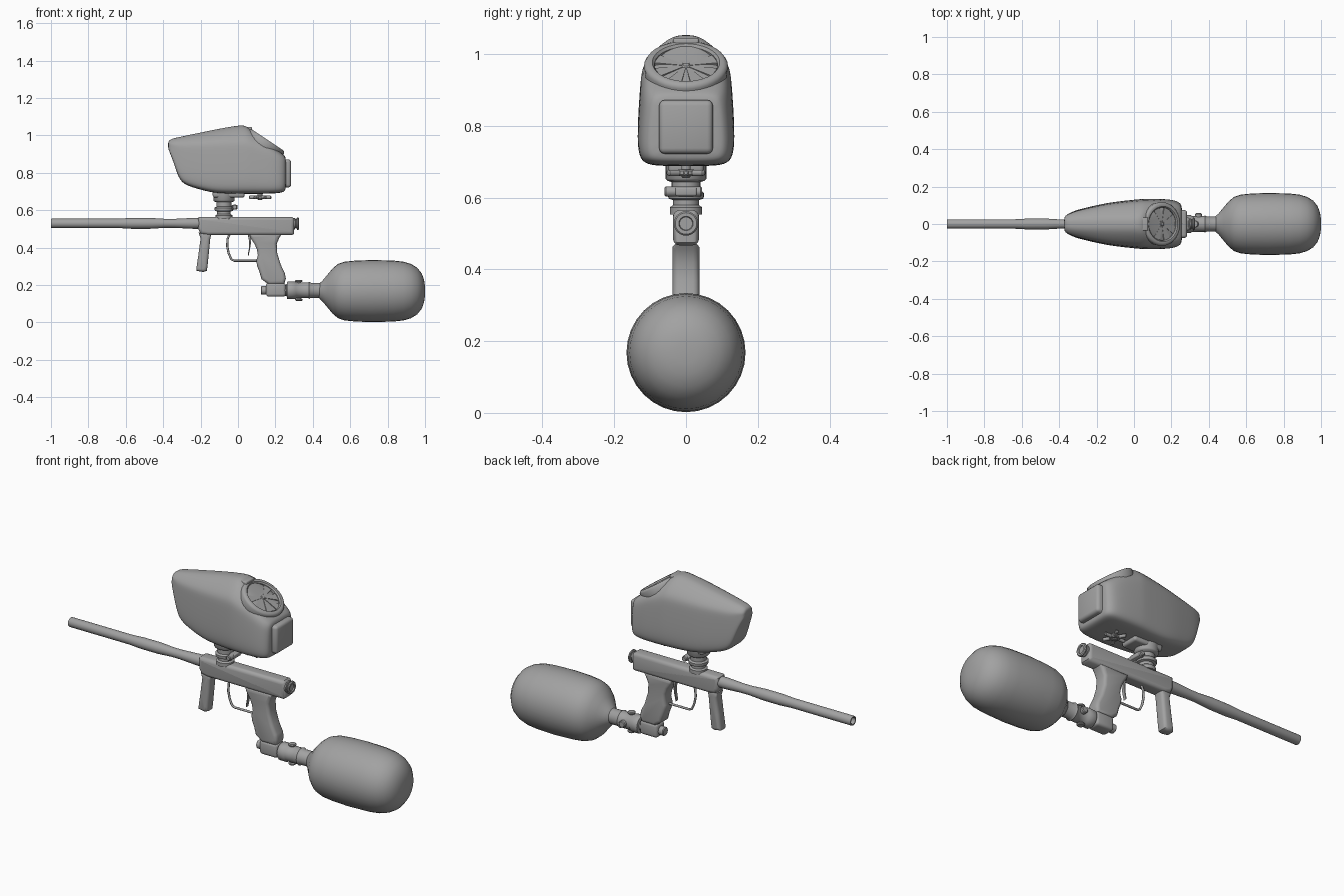
import bpy, bmesh, math
from mathutils import Vector, Matrix

if "Cube" in bpy.data.objects:
    bpy.data.objects.remove(bpy.data.objects["Cube"])

grey = bpy.data.materials.new("grey")
grey.diffuse_color = (0.36, 0.36, 0.36, 1)
grey.use_nodes = True
grey.node_tree.nodes["Principled BSDF"].inputs["Base Color"].default_value = grey.diffuse_color
X, Y, Z = Vector((1, 0, 0)), Vector((0, 1, 0)), Vector((0, 0, 1))


def finish(name, bm, angle=40, subdiv=0):
    bmesh.ops.recalc_face_normals(bm, faces=bm.faces)
    me = bpy.data.meshes.new(name)
    bm.to_mesh(me)
    bm.free()
    ob = bpy.data.objects.new(name, me)
    bpy.context.collection.objects.link(ob)
    me.materials.append(grey)
    bpy.ops.object.select_all(action='DESELECT')
    ob.select_set(True)
    bpy.context.view_layer.objects.active = ob
    bpy.ops.object.shade_smooth_by_angle(angle=math.radians(angle))
    if subdiv:
        m = ob.modifiers.new("smooth", 'SUBSURF')
        m.levels = m.render_levels = subdiv
    return ob


def lathe(name, profile, origin, axis=X, seg=24, closed=False):
    """Spin (radius, distance) pairs around an axis."""
    bm = bmesh.new()
    rot = Vector(axis).to_track_quat('Z', 'Y').to_matrix().to_4x4()
    mat = Matrix.Translation(origin) @ rot
    rings = []
    for r, t in profile:
        if r < 1e-5:
            rings.append([bm.verts.new(mat @ Vector((0, 0, t)))] * seg)
        else:
            rings.append([bm.verts.new(mat @ Vector((r * math.cos(a), r * math.sin(a), t)))
                          for a in (2 * math.pi * i / seg for i in range(seg))])
    pairs = list(zip(rings, rings[1:])) + ([(rings[-1], rings[0])] if closed else [])
    for a, b in pairs:
        for i in range(seg):
            j = (i + 1) % seg
            vs = list(dict.fromkeys((a[i], a[j], b[j], b[i])))
            if len(vs) > 2:
                bm.faces.new(vs)
    return finish(name, bm)


def rod(name, r, length, origin, axis=X, seg=20, b=0.004):
    return lathe(name, [(0, 0), (r - b, 0), (r, b), (r, length - b), (r - b, length), (0, length)],
                 origin, axis, seg)


def slab(name, outline, half, bevel, segs=3):
    """Extrude an x-z outline across y and round its two rims."""
    bm = bmesh.new()
    face = bm.faces.new([bm.verts.new((x, -half, z)) for x, z in outline])
    ext = bmesh.ops.extrude_face_region(bm, geom=[face])
    bmesh.ops.translate(bm, vec=(0, 2 * half, 0),
                        verts=[v for v in ext['geom'] if isinstance(v, bmesh.types.BMVert)])
    rims = [e for e in bm.edges if abs(e.verts[0].co.y - e.verts[1].co.y) < 1e-6]
    bmesh.ops.bevel(bm, geom=rims, offset=bevel, segments=segs, profile=0.5, affect='EDGES')
    return finish(name, bm)


def block(name, lo, hi, bevel):
    bm = bmesh.new()
    lo, hi = Vector(lo), Vector(hi)
    bmesh.ops.create_cube(bm, size=1)
    bmesh.ops.scale(bm, vec=hi - lo, verts=bm.verts)
    bmesh.ops.translate(bm, vec=(lo + hi) / 2, verts=bm.verts)
    bmesh.ops.bevel(bm, geom=bm.edges[:], offset=bevel, segments=3, profile=0.5, affect='EDGES')
    return finish(name, bm)


def wire(name, pts, radius):
    cu = bpy.data.curves.new(name, 'CURVE')
    cu.dimensions = '3D'
    cu.bevel_depth, cu.bevel_resolution, cu.use_fill_caps = radius, 2, True
    sp = cu.splines.new('POLY')
    sp.points.add(len(pts) - 1)
    for p, (x, z) in zip(sp.points, pts):
        p.co = (x, 0, z, 1)
    ob = bpy.data.objects.new(name, cu)
    bpy.context.collection.objects.link(ob)
    cu.materials.append(grey)
    bpy.ops.object.select_all(action='DESELECT')
    ob.select_set(True)
    bpy.context.view_layer.objects.active = ob
    bpy.ops.object.convert(target='MESH')


# Barrel with open muzzle
lathe("barrel", [(0, .3), (.018, .3), (.018, 0), (.024, 0), (.025, .004), (.025, .36), (.029, .43),
                 (.029, .53), (.024, .61), (.024, .66), (.029, .76), (.029, .82), (0, .82)], (-1, 0, .53))

# Receiver body, rounded on top
slab("receiver", [(-.213, .56), (-.205, .565), (.29, .565), (.3, .555), (.3, .475), (.29, .467),
                  (-.16, .467), (-.2, .475), (-.213, .5)], .036, .018, 4)
lathe("rear_cap", [(0, 0), (.03, 0), (.03, .008), (.024, .01), (.024, .016), (.034, .018),
                   (.034, .024), (.03, .028), (.02, .028), (.018, .022), (0, .022)], (.297, 0, .528))

# Front grip, rear grip with finger swells
slab("front_grip", [(-.21, .48), (-.14, .48), (-.148, .45), (-.155, .38), (-.163, .3), (-.167, .276),
                    (-.185, .27), (-.222, .276), (-.222, .292), (-.212, .36), (-.2, .45)], .03, .016)
slab("rear_grip", [(.06, .475), (.235, .475), (.222, .455), (.207, .42), (.21, .37), (.228, .31),
                   (.25, .265), (.256, .235), (.247, .205), (.165, .203), (.125, .232), (.115, .27),
                   (.103, .3), (.098, .33), (.106, .36), (.101, .39), (.088, .42), (.068, .45)],
     .037, .017)

# Trigger guard and trigger
wire("trigger_guard", [(-.045, .47), (-.055, .45), (-.058, .41), (-.05, .37), (-.036, .338),
                       (-.02, .33), (.105, .33)], .006)
slab("trigger", [(.052, .47), (.072, .47), (.07, .43), (.064, .39), (.056, .355), (.052, .36),
                 (.059, .4), (.06, .43)], .01, .002, 1)

# Air connector under the grip
block("connector_block", (.15, -.036, .138), (.255, .036, .213), .015)
rod("connector_screw", .023, .04, (.122, 0, .172))
lathe("regulator", [(0, 0), (.028, 0), (.03, .025), (.045, .028), (.047, .032), (.047, .07), (.042, .076),
                    (.042, .14), (.046, .145), (.04, .155), (.04, .22), (0, .22)], (.235, 0, .172))
for s, n in ((1, "upper"), (-1, "lower")):
    rod(n + "_gauge_stem", .012, .055, (.325, 0, .172), Z * s)
    rod(n + "_gauge", .02, .012, (.325, 0, .172 + s * .044), Z * s)
rod("side_gauge", .018, .058, (.345, 0, .172), Y)

# Air tank
lathe("air_tank", [(0, 0), (.03, 0), (.043, .008), (.056, .022), (.09, .05), (.122, .077), (.145, .105),
                   (.157, .14), (.163, .2), (.166, .29), (.163, .4), (.157, .455), (.145, .495),
                   (.125, .528), (.095, .552), (.06, .565), (.03, .569), (0, .57)],
      (.43, 0, .168), seg=32)

# Feed neck, collars, clamp screw
lathe("feed_neck", [(0, 0), (.045, 0), (.045, .02), (.036, .026), (.036, .04), (.048, .044), (.05, .05),
                    (.05, .06), (.046, .064), (.04, .066), (.04, .09), (.052, .094), (.057, .1),
                    (.057, .15), (0, .15)], (-.075, 0, .553), Z)
block("clamp_lug", (-.035, -.03, .605), (-.002, .03, .628), .005)
rod("clamp_screw", .014, .105, (-.018, -.06, .617), Y)
block("neck_collar", (-.135, -.05, .668), (.035, .05, .71), .012)

# Star knob below the hopper
rod("knob_stem", .013, .05, (.118, 0, .655), Z)
rod("knob_hub", .026, .018, (.118, 0, .66), Z)
for i in range(6):
    a = i * math.pi / 3
    d = Vector((math.cos(a), math.sin(a), 0))
    rod("knob_arm", .009, .06, Vector((.118, 0, .669)), d, 10)

# Hopper: cross sections (x, bottom, shoulder, top, half width, half top width)
stations = [(-.374, .935, .95, .962, .028, .018), (-.368, .915, .955, .975, .044, .022),
            (-.345, .86, .955, .985, .058, .025), (-.318, .77, .95, .99, .07, .03),
            (-.285, .735, .95, .998, .08, .032), (-.2, .71, .955, 1.015, .1, .035),
            (-.12, .69, .96, 1.032, .116, .038), (0, .688, .965, 1.054, .129, .04),
            (.045, .688, .965, 1.054, .133, .045), (.075, .688, .95, 1.022, .134, .07),
            (.16, .688, .915, .96, .133, .1), (.225, .692, .875, .912, .126, .095),
            (.25, .7, .865, .892, .108, .085), (.258, .72, .85, .875, .09, .075)]
bm = bmesh.new()
rings = []
for x, zb, zs, zt, w, wt in stations:
    h = zs - zb
    half = [(.6 * w, zb), (.9 * w, zb + .03 * h), (w * 1.01, zb + .16 * h), (w * 1.01, zb + .45 * h),
            (.95 * w, zs - .1 * h), (.9 * w, zs + .2 * (zt - zs)), (wt, zt)]
    pts = half + [(0, zt)] + [(-y, z) for y, z in reversed(half)] + [(0, zb)]
    rings.append([bm.verts.new((x, y, z)) for y, z in pts])
for a, b in zip(rings, rings[1:]):
    for i in range(len(a)):
        j = (i + 1) % len(a)
        bm.faces.new((a[i], a[j], b[j], b[i]))
bm.faces.new(rings[0])
bm.faces.new(rings[-1])
finish("hopper", bm, 180, 2)
block("battery_box", (.15, -.075, .722), (.284, .075, .872), .016)

# Sloped lid: ring, hinge tab, hub and flexible petals
n = Vector((.556, 0, .831))
c = Vector((.155, 0, .976))
lathe("lid_ring", [(.088, -.04), (.114, -.04), (.117, -.01), (.112, -.002), (.104, .002), (.094, .001),
                   (.088, -.006)], c, n, 36, True)
lathe("lid_floor", [(0, -.022), (.092, -.022)], c, n, 36)
rod("lid_hub", .012, .016, c - n * .022, n, 16)
u = n.cross(Y).normalized()
bm = bmesh.new()
for k in range(8):
    a = (k + .5) * math.pi / 4
    prism = []
    for t in (-.021, -.009):
        for r, da in ((.012, .3), (.09, .24), (.09, -.24), (.012, -.3)):
            prism.append(bm.verts.new(c + n * t + (u * math.cos(a + da) + Y * math.sin(a + da)) * r))
    for f in ((0, 1, 2, 3), (4, 5, 6, 7), (0, 1, 5, 4), (1, 2, 6, 5), (2, 3, 7, 6), (3, 0, 4, 7)):
        bm.faces.new([prism[i] for i in f])
finish("lid_petals", bm)
block("lid_latch", (.04, -.036, 1.015), (.075, .036, 1.045), .006)
